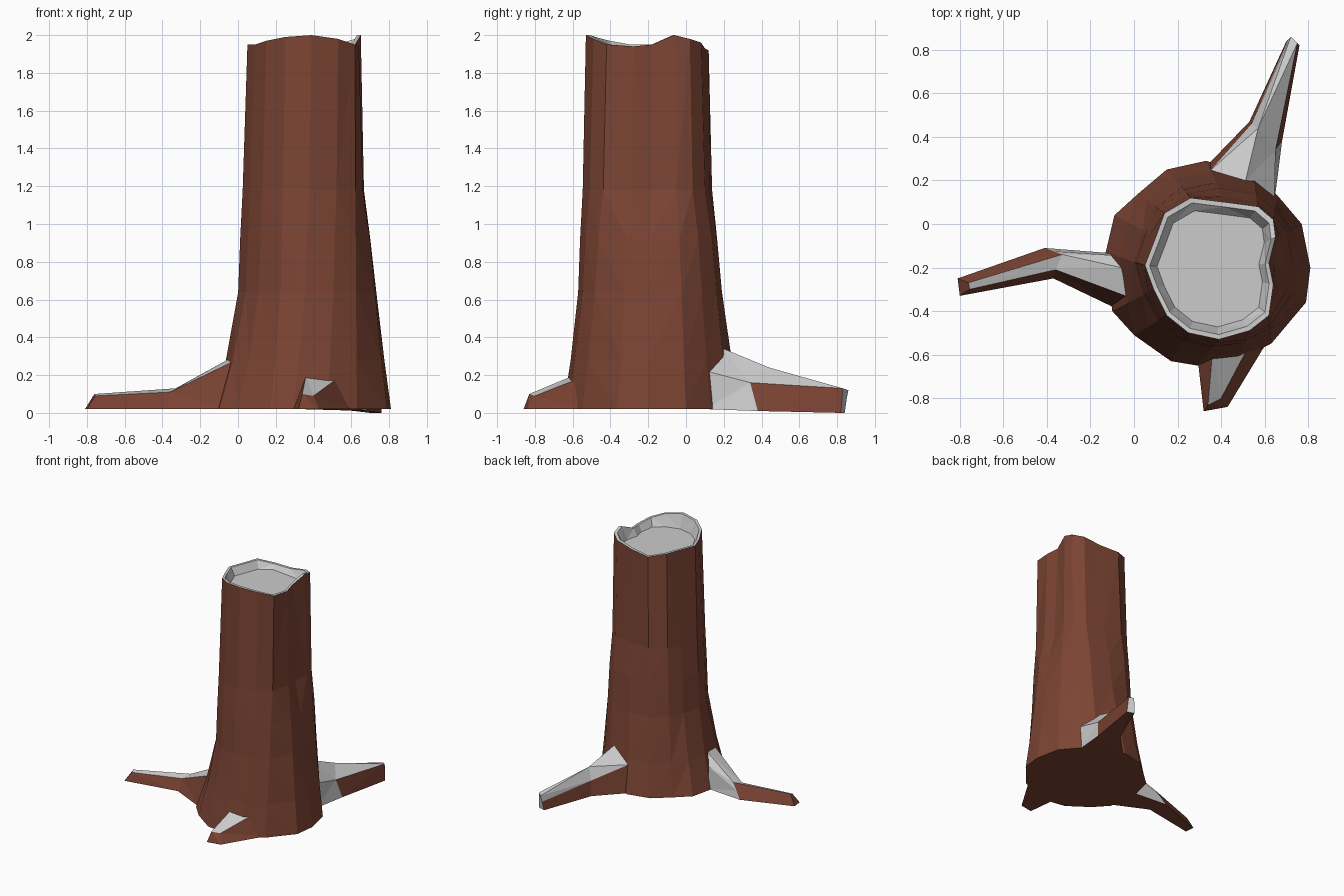
import bpy, bmesh
from math import atan2, cos

if "Cube" in bpy.data.objects:
    bpy.data.objects.remove(bpy.data.objects["Cube"])


def material(name, rgb):
    m = bpy.data.materials.new(name)
    m.diffuse_color = (*rgb, 1)
    m.use_nodes = True
    m.node_tree.nodes["Principled BSDF"].inputs["Base Color"].default_value = m.diffuse_color
    return m


BARK = material("bark", (0.20, 0.058, 0.034))
WOOD = material("bare_wood", (0.8, 0.8, 0.8))
CX, CY = 0.36, -0.21          # trunk axis


def loft(name, rings, is_grey, cap_start, cap_end):
    """Skin equal-length closed rings; is_grey(segment, strip) picks bare wood."""
    bm = bmesh.new()
    vs = [[bm.verts.new(p) for p in r] for r in rings]
    n = len(rings[0])
    for s in range(len(rings) - 1):
        for k in range(n):
            j = (k + 1) % n
            f = bm.faces.new((vs[s][k], vs[s][j], vs[s + 1][j], vs[s + 1][k]))
            f.material_index = int(is_grey(s, k))
    if cap_start:
        bm.faces.new(vs[0])
    if cap_end:
        f = bm.faces.new(vs[-1])
        f.material_index = int(is_grey(len(rings) - 1, 0))
    bmesh.ops.recalc_face_normals(bm, faces=bm.faces)
    # split long bent faces into flat facets
    bmesh.ops.triangulate(bm, faces=[f for f in bm.faces if len(f.verts) == 4])
    me = bpy.data.meshes.new(name)
    bm.to_mesh(me)
    bm.free()
    me.materials.append(BARK)
    me.materials.append(WOOD)
    ob = bpy.data.objects.new(name, me)
    bpy.context.collection.objects.link(ob)
    return ob


# Trunk outline: broken top edge (x, y, z) and flared foot (x, y)
spokes = [
    (.05, -.19, 1.95, -.13, -.13), (.10, -.06, 1.95, -.09, .04),
    (.14, .05, 1.95, .02, .14), (.26, .12, 1.92, .15, .25),
    (.42, .10, 1.93, .33, .29), (.57, .08, 1.96, .55, .23),
    (.64, .02, 1.98, .66, .13), (.65, -.06, 2.0, .77, 0),
    (.62, -.18, 1.95, .81, -.20), (.64, -.28, 1.94, .79, -.36),
    (.62, -.42, 1.95, .63, -.55), (.53, -.49, 1.98, .47, -.63),
    (.39, -.53, 2.0, .29, -.65), (.25, -.50, 1.99, .17, -.63),
    (.15, -.42, 1.97, 0, -.51), (.09, -.30, 1.95, -.10, -.40)]


def level(z, low, high):
    """Ring at height z; flare is larger towards the back right side."""
    out = []
    for tx, ty, tz, bx, by in spokes:
        w = 0.5 + 0.5 * cos(atan2(by - CY, bx - CX) - 0.35)
        f = low + (high - low) * w
        out.append((tx + (bx - tx) * f, ty + (by - ty) * f, z))
    return out


def inset(scale, z=None):
    return [(CX + (s[0] - CX) * scale, CY + (s[1] - CY) * scale,
             s[2] if z is None else z) for s in spokes]


# Trunk with hollowed, jagged top
trunk = [level(.02, 1, 1), level(.28, .62, .82), level(.64, .25, .6),
         level(.92, .2, .42), level(1.18, .14, .14),
         inset(1), inset(.93), inset(.82, 1.89)]
loft("trunk", trunk, lambda s, k: s >= 5, True, True)


def root(name, rings, bark_cells):
    """Root running from the trunk outwards, its first ring sunk into the trunk."""
    rings = [list(r) for r in rings]
    rings[0] = [(x + (CX - x) * .05, y + (CY - y) * .05, z) for x, y, z in rings[0]]
    under = len(rings[0]) - 1
    return loft(name, rings,
                lambda s, k: k != under and (s, k) not in bark_cells, False, True)


root("left_root", [
    [(-.13, -.13, .02), (-.13, -.14, .20), (-.08, -.20, .28), (-.05, -.34, .27), (-.10, -.40, .02)],
    [(-.41, -.11, .02), (-.37, -.125, .08), (-.33, -.14, .13), (-.36, -.21, .11), (-.37, -.25, .02)],
    [(-.81, -.25, .02), (-.785, -.26, .06), (-.76, -.27, .10), (-.755, -.30, .09), (-.80, -.33, .02)],
], {(0, 3), (1, 0), (1, 1), (1, 3), (2, 0)})

root("back_root", [
    [(.33, .29, .02), (.35, .27, .24), (.52, .22, .34), (.66, .13, .22), (.66, .12, .02)],
    [(.53, .47, .02), (.54, .46, .14), (.57, .44, .24), (.65, .34, .16), (.68, .38, .01)],
    [(.70, .84, 0), (.71, .85, .07), (.72, .86, .12), (.75, .83, .13), (.76, .82, 0)],
], {(0, 0), (1, 0), (1, 3)})

root("front_root", [
    [(.29, -.65, .02), (.36, -.61, .20), (.53, -.59, .18), (.63, -.55, .02)],
    [(.32, -.86, .02), (.34, -.83, .10), (.40, -.80, .09), (.43, -.84, .02)],
], {(0, 0), (0, 2), (1, 0)})
